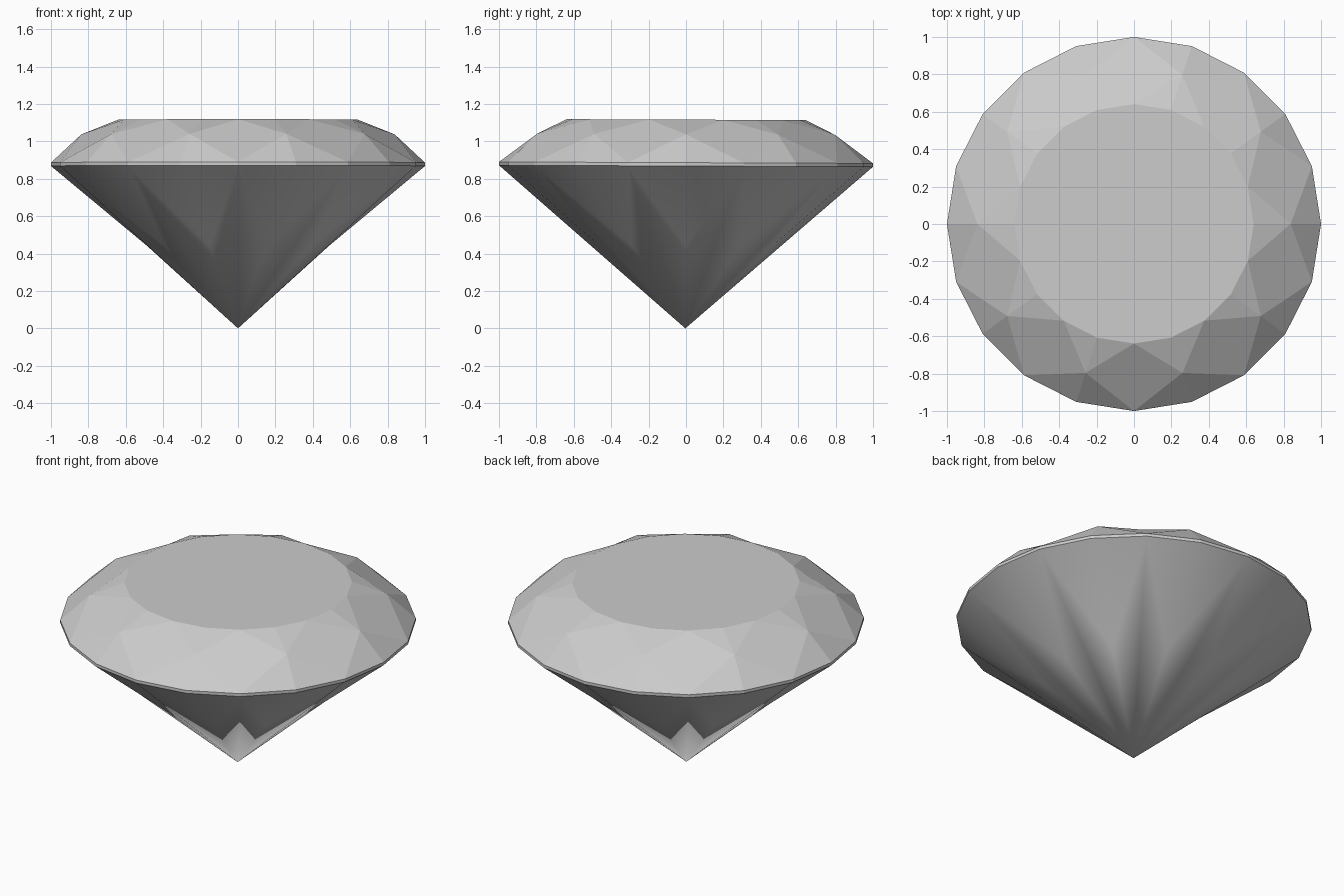
import bpy, bmesh
from math import sin, cos, pi
from mathutils import Matrix, Vector

if "Cube" in bpy.data.objects:
    bpy.data.objects.remove(bpy.data.objects["Cube"])

N = 20  # girdle sides
bm = bmesh.new()


def ring(radius, z, step=1):
    """Points on a circle, keyed by girdle index."""
    return {i: bm.verts.new((radius * cos(2 * pi * i / N),
                             radius * sin(2 * pi * i / N), z))
            for i in range(0, N, step)}


table = ring(0.64, 1.116)
bezel = ring(0.838, 1.037, 2)
girdle_top = ring(1.0, 0.886)
girdle_low = ring(1.0, 0.868)
pavilion = ring(0.485, 0.44, 2)
tip = bm.verts.new((0, 0, 0))

# flat table
bm.faces.new([table[i] for i in range(N)])

# girdle band
for i in range(N):
    j = (i + 1) % N
    bm.faces.new((girdle_low[i], girdle_low[j], girdle_top[j], girdle_top[i]))

smooth_faces = []
for e in range(0, N, 2):
    prev, nxt, e2 = (e - 1) % N, e + 1, (e + 2) % N
    # crown: star facets, upper halves and bezel kite
    bm.faces.new((bezel[e], table[e], table[prev]))
    bm.faces.new((bezel[e], table[nxt], table[e]))
    bm.faces.new((bezel[e], girdle_top[prev], girdle_top[e]))
    bm.faces.new((bezel[e], girdle_top[e], girdle_top[nxt]))
    bm.faces.new((table[nxt], bezel[e], girdle_top[nxt], bezel[e2]))
    # pavilion: lower halves and long main facets
    for tri in ((pavilion[e], girdle_low[e], girdle_low[prev]),
                (pavilion[e], girdle_low[nxt], girdle_low[e]),
                (tip, girdle_low[nxt], pavilion[e]),
                (tip, pavilion[e2], girdle_low[nxt])):
        smooth_faces.append(bm.faces.new(tri))

# smooth pavilion below a sharp girdle edge
for f in smooth_faces:
    f.smooth = True
for i in range(N):
    bm.edges.get((girdle_low[i], girdle_low[(i + 1) % N])).smooth = False

# very slight tilt of the stone
bmesh.ops.rotate(bm, verts=bm.verts, cent=Vector((0, 0, 0.87)),
                 matrix=Matrix.Rotation(-0.004, 3, 'X'))
bmesh.ops.recalc_face_normals(bm, faces=bm.faces)

mesh = bpy.data.meshes.new("cut_gem")
bm.to_mesh(mesh)
bm.free()
gem = bpy.data.objects.new("cut_gem", mesh)
bpy.context.collection.objects.link(gem)
